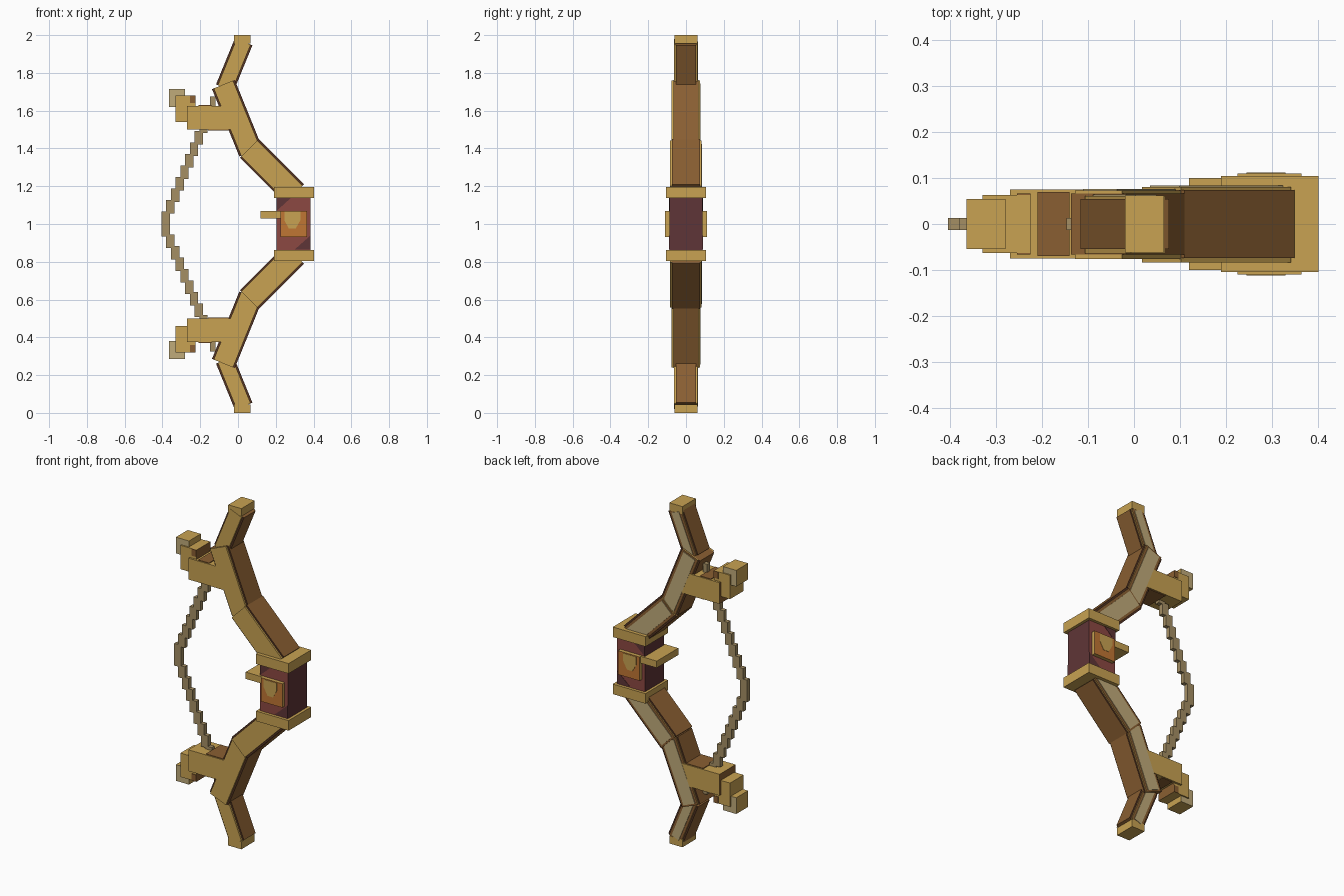
import bpy, bmesh
from mathutils import Vector

cube = bpy.data.objects.get("Cube")
if cube:
    bpy.data.objects.remove(cube)


def material(name, rgb):
    col = [((c / 255 + 0.055) / 1.055) ** 2.4 for c in rgb] + [1.0]
    m = bpy.data.materials.new(name)
    m.use_nodes = True
    m.diffuse_color = col
    bsdf = m.node_tree.nodes["Principled BSDF"]
    bsdf.inputs["Base Color"].default_value = col
    bsdf.inputs["Roughness"].default_value = 0.8
    return m


GOLD = material("gold wood", (200, 162, 82))
BROWN = material("brown wood", (138, 95, 50))
DARK = material("dark brown wood", (82, 50, 34))
TAN = material("pale tan wood", (192, 171, 122))
CORD = material("cord", (165, 143, 100))
MAROON = material("maroon leather", (140, 72, 66))
WINE = material("dark leather", (95, 53, 55))
ORANGE = material("orange panel", (192, 118, 52))


def prism(name, outline, y0, y1, base, front=None, back=None, left=None, right=None):
    """Extrude an x-z outline from y0 to y1; optional materials by face direction."""
    bm = bmesh.new()
    face = bm.faces.new([bm.verts.new((x, y0, z)) for x, z in outline])
    ext = bmesh.ops.extrude_face_region(bm, geom=[face])
    moved = [v for v in ext["geom"] if isinstance(v, bmesh.types.BMVert)]
    bmesh.ops.translate(bm, verts=moved, vec=(0, y1 - y0, 0))
    bmesh.ops.recalc_face_normals(bm, faces=bm.faces)
    mesh = bpy.data.meshes.new(name)
    slots = [base, front or base, back or base, left or base, right or base]
    for m in slots:
        mesh.materials.append(m)
    for f in bm.faces:
        n = f.normal
        tests = [n.y < -0.9, n.y > 0.9, n.x > 0.9, n.x < -0.9]
        f.material_index = tests.index(True) + 1 if any(tests) else 0
    bm.to_mesh(mesh)
    bm.free()
    obj = bpy.data.objects.new(name, mesh)
    bpy.context.collection.objects.link(obj)
    return obj


def rect(x0, x1, z0, z1):
    return [(x0, z0), (x1, z0), (x1, z1), (x0, z1)]


def beam(a, b, width, extra=0.0):
    """Rectangle of the given width around the line a-b."""
    a, b = Vector(a), Vector(b)
    d = (b - a).normalized()
    n = Vector((-d.y, d.x)) * width / 2
    a, b = a - d * extra, b + d * extra
    return [tuple(p) for p in (a + n, b + n, b - n, a - n)]


# Limb segments: start, end, core width, core half depth
SEGMENTS = [
    ("tip", (0.03, 1.965), (-0.07, 1.72), 0.10, 0.054),
    ("middle", (-0.07, 1.72), (0.06, 1.40), 0.13, 0.066),
    ("inner", (0.06, 1.40), (0.30, 1.16), 0.14, 0.074),
]

for side, s in (("upper", 1), ("lower", -1)):
    def part(name, outline, y0, y1, *args, **kw):
        pts = [(x, 1 + s * (z - 1)) for x, z in outline]
        return prism(f"{side}_{name}", pts, y0, y1, *args, **kw)

    # Limbs: brown core, gold front plate, pale back plate
    for name, a, b, w, h in SEGMENTS:
        core = 0.02 if name == "middle" else 0.0
        part(f"{name}_limb", beam(a, b, w, core), -h, h, BROWN, front=DARK, back=DARK)
        part(f"{name}_limb_front", beam(a, b, w - 0.02, core), -h - 0.01, -h, GOLD)
        part(f"{name}_limb_rim", beam(a, b, w - 0.02, core), h, h + 0.007, GOLD, back=BROWN)
        part(f"{name}_limb_back", beam(a, b, w - 0.05, core - 0.01),
             h + 0.007, h + 0.01, TAN)
    part("tip_cap", rect(-0.02, 0.065, 1.955, 2.0), -0.062, 0.062, GOLD)

    # String bracket made of three stepped blocks
    part("bracket", rect(-0.27, -0.01, 1.5, 1.625), -0.075, 0.075, GOLD, right=BROWN)
    part("bracket_patch", rect(-0.21, -0.14, 1.625, 1.629), -0.07, 0.07, BROWN)
    part("bracket_inner_patch", rect(-0.16, -0.05, 1.496, 1.5), -0.07, 0.07, BROWN)
    part("bracket_step", rect(-0.33, -0.225, 1.54, 1.68), -0.063, 0.063, GOLD, left=BROWN)
    for y in (-0.066, 0.063):
        part("bracket_step_patch", rect(-0.255, -0.225, 1.64, 1.68), y, y + 0.003, BROWN)
    part("bracket_end", rect(-0.365, -0.28, 1.62, 1.715), -0.055, 0.055, GOLD,
         front=TAN, back=TAN)

    # Stepped bow string
    for i in range(1, 11):
        x, z = -0.383 + 0.025 * i, 1.03 + 0.061 * i
        half = 0.022 if i < 10 else 0.014
        part("string_step", rect(x - half, x + half, z - 0.036, z + 0.036),
             -0.013, 0.013, CORD)

    # Grip band
    part("grip_band", rect(0.19, 0.402, 1.138, 1.197), -0.105, 0.105, GOLD)

prism("string_centre", rect(-0.405, -0.36, 0.935, 1.065), -0.013, 0.013, CORD)

# Grip with arrow rest
prism("grip", rect(0.205, 0.385, 0.85, 1.15), -0.088, 0.088, MAROON, left=WINE, right=WINE)
prism("arrow_rest", rect(0.12, 0.23, 1.03, 1.07), -0.10, 0.10, GOLD)

# Panels and their marks on both faces of the grip
prism("grip_panel", rect(0.225, 0.365, 0.93, 1.07), -0.11, 0.11, GOLD,
      front=ORANGE, back=ORANGE)
mark = [(0.245, 1.065), (0.33, 1.065), (0.33, 1.02), (0.305, 0.975),
        (0.27, 0.975), (0.245, 1.02)]
for label, y in (("front", -0.112), ("back", 0.11)):
    prism(f"{label}_panel_mark", mark, y, y + 0.002, GOLD)
for label, y in (("front", -0.09), ("back", 0.088)):
    prism(f"{label}_grip_shade_top", [(0.205, 1.138), (0.28, 1.138), (0.205, 1.07)],
          y, y + 0.002, WINE)
    prism(f"{label}_grip_shade_base", [(0.385, 0.865), (0.30, 0.865), (0.385, 0.94)],
          y, y + 0.002, WINE)
